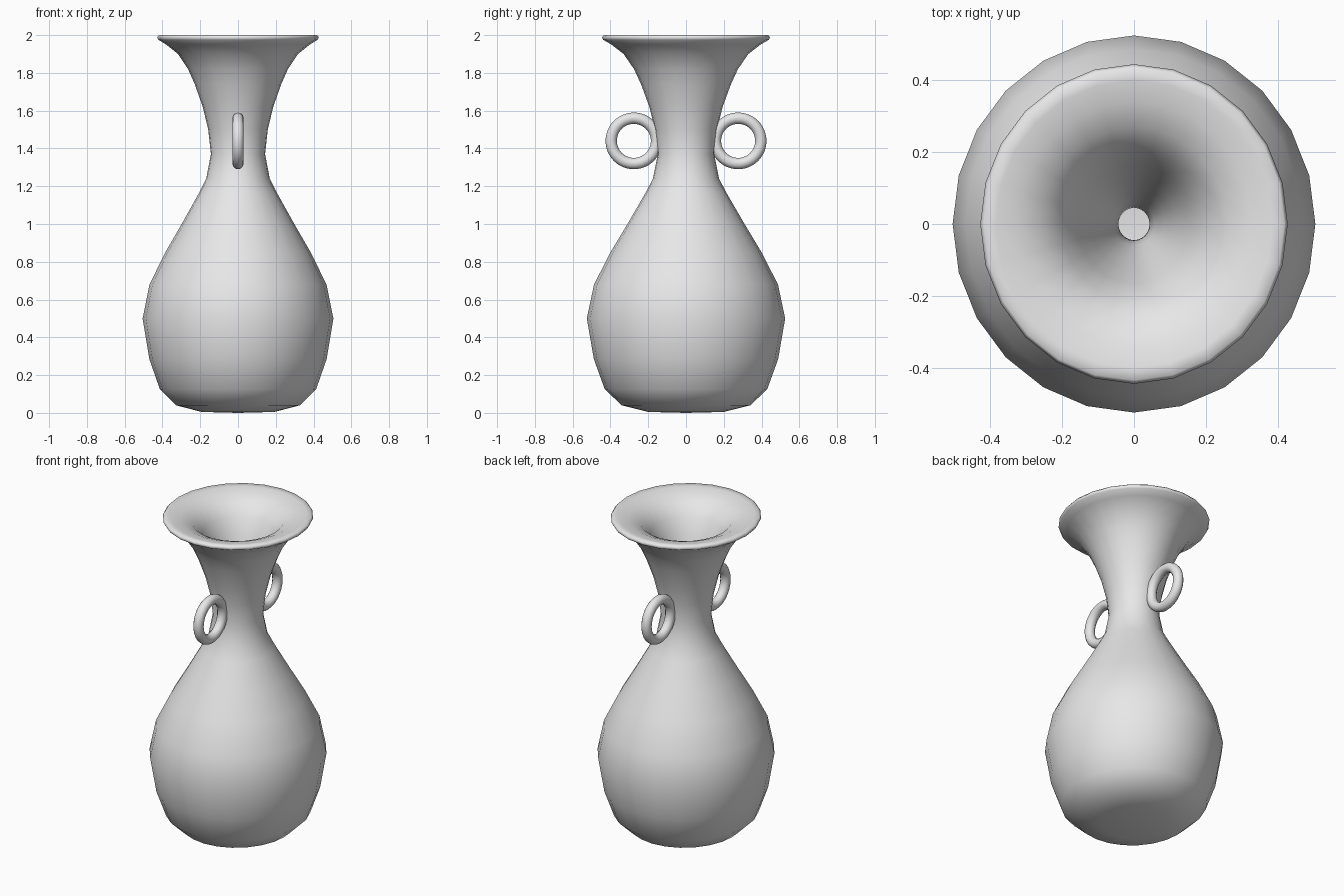
import bpy, bmesh, math
from mathutils import Vector

cube = bpy.data.objects.get("Cube")
if cube:
    bpy.data.objects.remove(cube, do_unlink=True)

SIDES = 24
X_SCALE = 0.962  # the body is slightly narrower side to side

clay = bpy.data.materials.new("plain grey clay")
clay.use_nodes = True
clay.diffuse_color = (0.8, 0.8, 0.8, 1)
clay.node_tree.nodes["Principled BSDF"].inputs["Base Color"].default_value = (0.8, 0.8, 0.8, 1)

# Outer wall from foot to lip, as (radius, height)
outer = [(0, 0), (0.2, 0.005), (0.34, 0.04), (0.43, 0.125), (0.488, 0.285),
         (0.525, 0.5), (0.487, 0.68), (0.4, 0.85), (0.31, 1.0), (0.217, 1.16),
         (0.175, 1.24), (0.149, 1.37), (0.164, 1.5), (0.194, 1.62),
         (0.238, 1.74), (0.275, 1.82), (0.33, 1.9), (0.395, 1.95), (0.438, 1.975)]
# Lip, funnel, narrow throat, hollow belly and inside floor
inner = [(0.445, 1.988), (0.435, 2.0), (0.4, 1.997), (0.34, 1.985), (0.27, 1.955),
         (0.21, 1.89), (0.165, 1.79), (0.125, 1.68), (0.09, 1.57), (0.06, 1.46), (0.045, 1.37),
         (0.08, 1.22), (0.23, 0.93), (0.38, 0.66), (0.425, 0.5),
         (0.39, 0.3), (0.33, 0.18), (0.2, 0.11), (0, 0.1)]


def revolve(name, profile):
    bm = bmesh.new()
    verts = [bm.verts.new((0, -r, z)) for r, z in profile]
    edges = [bm.edges.new(pair) for pair in zip(verts, verts[1:])]
    bmesh.ops.spin(bm, geom=verts + edges, cent=(0, 0, 0), axis=(0, 0, 1),
                   angle=math.tau, steps=SIDES, use_duplicate=False)
    bmesh.ops.remove_doubles(bm, verts=bm.verts, dist=0.0005)
    bmesh.ops.recalc_face_normals(bm, faces=bm.faces)
    bmesh.ops.scale(bm, vec=Vector((X_SCALE, 1, 1)), verts=bm.verts)
    mesh = bpy.data.meshes.new(name)
    bm.to_mesh(mesh)
    bm.free()
    obj = bpy.data.objects.new(name, mesh)
    bpy.context.collection.objects.link(obj)
    return obj


def finish(obj):
    obj.data.materials.append(clay)
    for poly in obj.data.polygons:
        poly.use_smooth = True


finish(revolve("vase_body", outer + inner))

# Ring handles on the front and back of the neck
for name, side in (("front_ring", -1), ("back_ring", 1)):
    bpy.ops.mesh.primitive_torus_add(major_radius=0.12, minor_radius=0.03,
                                     major_segments=48, minor_segments=12,
                                     location=(0, side * 0.276, 1.44),
                                     rotation=(0, math.pi / 2, 0))
    ring = bpy.context.object
    ring.name = name
    finish(ring)
